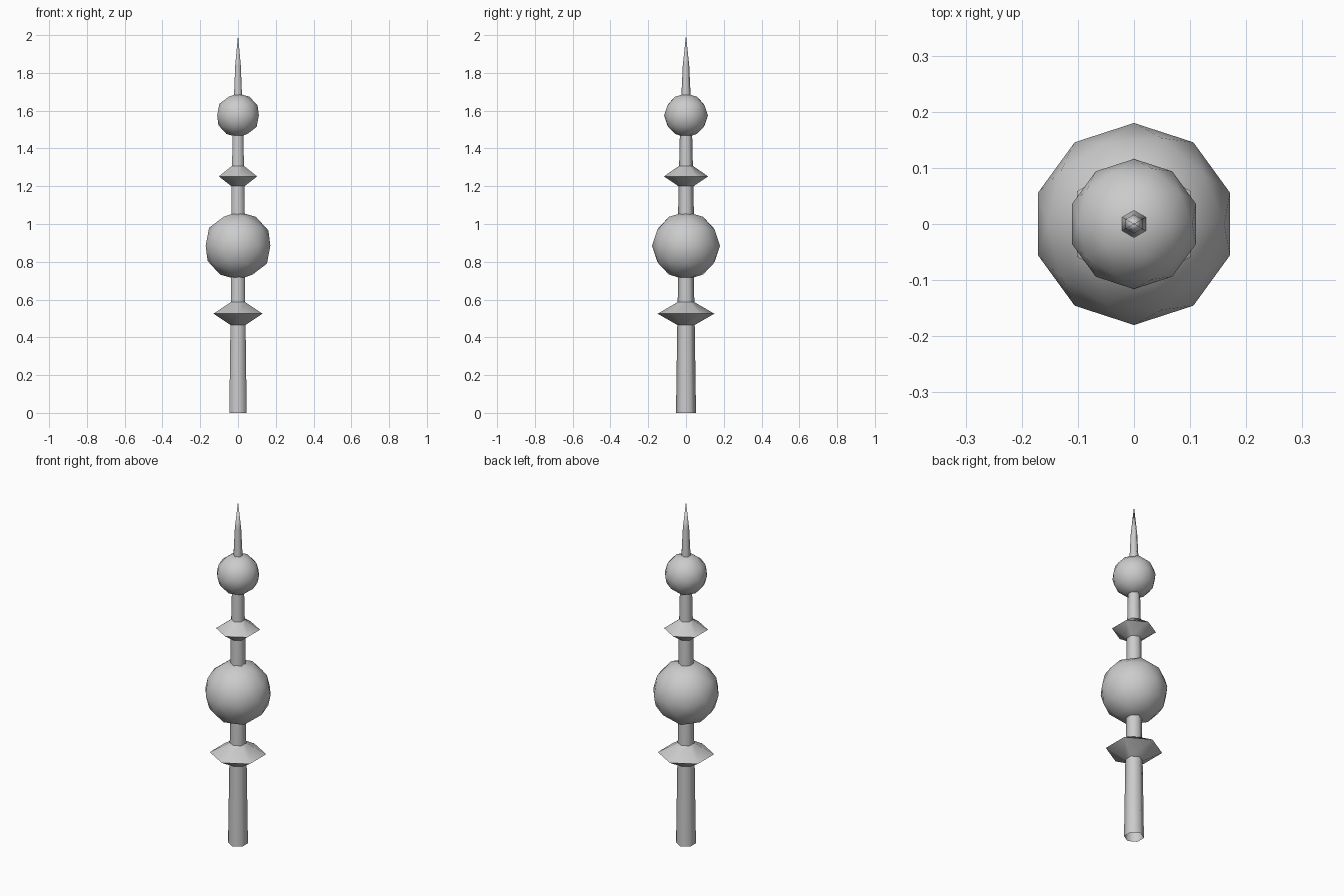
import bpy, math

cube = bpy.data.objects.get("Cube")
if cube:
    bpy.data.objects.remove(cube)

# Single plain grey finish
GREY = (0.6, 0.6, 0.6, 1)
metal = bpy.data.materials.new("light_grey")
metal.use_nodes = True
metal.diffuse_color = GREY
metal.node_tree.nodes["Principled BSDF"].inputs["Base Color"].default_value = GREY


def finish(obj, name, angle):
    obj.name = name
    obj.data.materials.append(metal)
    bpy.ops.object.select_all(action='DESELECT')
    obj.select_set(True)
    bpy.context.view_layer.objects.active = obj
    bpy.ops.object.shade_smooth_by_angle(angle=math.radians(angle))


def hex_lathe(name, profile, tip=None):
    """Six-sided open tube through (radius, z) rings, corners on +y and -y."""
    verts, faces = [], []
    for r, z in profile:
        for i in range(6):
            a = math.pi / 2 + i * math.pi / 3
            verts.append((r * math.cos(a), r * math.sin(a), z))
    for k in range(len(profile) - 1):
        for i in range(6):
            j = (i + 1) % 6
            faces.append((k * 6 + i, k * 6 + j, k * 6 + 6 + j, k * 6 + 6 + i))
    if tip:
        top = len(verts)
        verts.append((0, 0, tip))
        faces += [(top - 6 + i, top - 6 + (i + 1) % 6, top) for i in range(6)]
    mesh = bpy.data.meshes.new(name)
    mesh.from_pydata(verts, [], faces)
    obj = bpy.data.objects.new(name, mesh)
    bpy.context.collection.objects.link(obj)
    finish(obj, name, 65)


def ball(name, radius, z):
    bpy.ops.mesh.primitive_ico_sphere_add(subdivisions=2, radius=radius, location=(0, 0, z))
    finish(bpy.context.object, name, 65)


# Tapering pole, open at the foot, and its needle tip
hex_lathe("pole", [(0.053, 0), (0.046, 0.48), (0.043, 0.65), (0.041, 1.1),
                   (0.037, 1.28), (0.032, 1.5), (0.028, 1.6)])
hex_lathe("spire", [(0.028, 1.6), (0.024, 1.69), (0.017, 1.84)], tip=2.0)

# Double-cone collars
hex_lathe("lower_collar", [(0.045, 0.465), (0.15, 0.525), (0.043, 0.587)])
hex_lathe("upper_collar", [(0.04, 1.2), (0.117, 1.252), (0.036, 1.308)])

# Balls threaded on the pole
ball("large_ball", 0.18, 0.885)
ball("small_ball", 0.116, 1.575)
